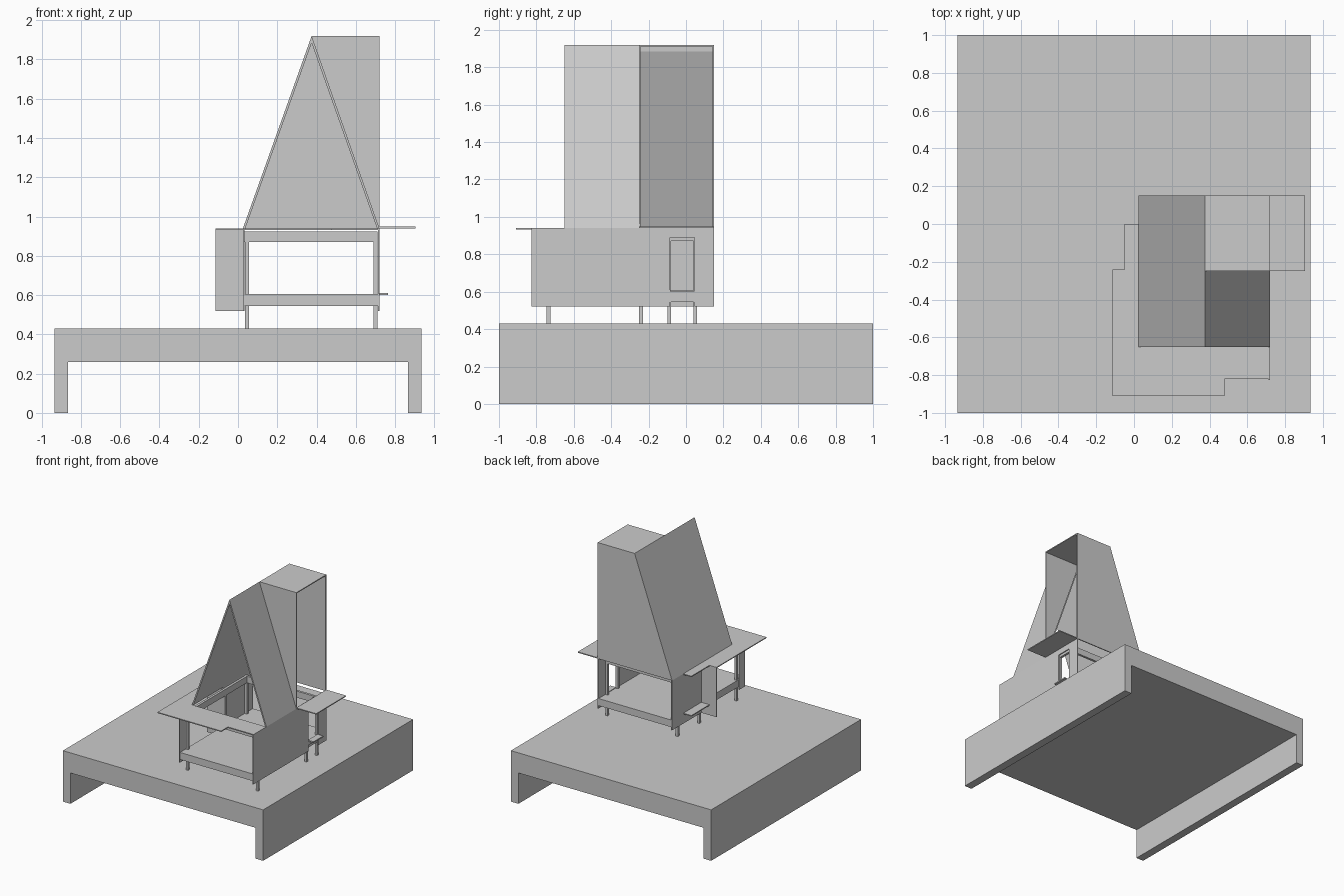
import bpy
import bmesh
from mathutils import Vector

cube = bpy.data.objects.get("Cube")
if cube:
    bpy.data.objects.remove(cube, do_unlink=True)

grey = bpy.data.materials.new("light grey")
grey.use_nodes = True
colour = (0.6, 0.6, 0.6, 1)
grey.diffuse_color = colour
grey.node_tree.nodes["Principled BSDF"].inputs["Base Color"].default_value = colour


def prism(name, axis, start, end, outline):
    """Extrude a flat outline along an axis; the outline uses the other two axes in order."""
    def place(p):
        co = list(p)
        co.insert("xyz".index(axis), start)
        return co
    bm = bmesh.new()
    face = bm.faces.new([bm.verts.new(place(p)) for p in outline])
    shift = Vector((0, 0, 0))
    shift["xyz".index(axis)] = end - start
    out = bmesh.ops.extrude_face_region(bm, geom=[face], use_keep_orig=True)
    bmesh.ops.translate(bm, vec=shift, verts=[g for g in out["geom"] if isinstance(g, bmesh.types.BMVert)])
    bmesh.ops.recalc_face_normals(bm, faces=bm.faces)
    mesh = bpy.data.meshes.new(name)
    bm.to_mesh(mesh)
    bm.free()
    mesh.materials.append(grey)
    ob = bpy.data.objects.new(name, mesh)
    bpy.context.collection.objects.link(ob)
    return ob


def box(name, x, y, z):
    return prism(name, "z", z[0], z[1], [(x[0], y[0]), (x[1], y[0]), (x[1], y[1]), (x[0], y[1])])


def cut(ob, cutter):
    mod = ob.modifiers.new("opening", "BOOLEAN")
    mod.operation = "DIFFERENCE"
    mod.solver = "EXACT"
    mod.object = cutter
    cutter.hide_render = True
    bpy.context.view_layer.objects.active = ob
    bpy.ops.object.modifier_apply(modifier=mod.name)
    bpy.data.objects.remove(cutter, do_unlink=True)


# Main levels and edges
LEFT, RIDGE, RIGHT = 0.025, 0.375, 0.72
FRONT, MID, BACK = -0.65, -0.25, 0.15
EAVE, TOP, SKIRT, GROUND = 0.94, 1.92, 0.52, 0.43
T = 0.008

# Base: trestle and ground slab
prism("base_trestle", "y", -1, 1, [
    (-0.935, 0), (-0.865, 0), (-0.865, 0.26), (0.865, 0.26),
    (0.865, 0), (0.935, 0), (0.935, 0.34), (-0.935, 0.34)])
box("ground_slab", (-0.935, 0.935), (-1, 1), (0.34, GROUND))

# Floor and posts
box("floor", (0.03, RIGHT - T), (-0.82, BACK), (0.545, 0.605))
for x, rows in ((0.045, (-0.735, -0.24, 0.05)), (0.7, (-0.735, -0.09, 0.05))):
    for y in rows:
        box("post", (x - 0.01, x + 0.01), (y - 0.01, y + 0.01), (GROUND, 0.87))

# Ring beams under the eaves
for y in (-0.735, 0.05):
    box("cross_beam", (0.03, 0.71), (y - 0.01, y + 0.01), (0.87, 0.925))
for x in (0.045, 0.7):
    box("side_beam", (x - 0.01, x + 0.01), (-0.725, 0.04), (0.87, 0.925))

# Right wall with a window and a low slot
wall = box("right_wall", (RIGHT - T, RIGHT), (-0.825, BACK), (SKIRT, EAVE))
for z in ((0.605, 0.89), (0.5, 0.57)):
    cut(wall, box("cutter", (0.6, 0.8), (-0.085, 0.045), z))
box("window_sill", (RIGHT - T, 0.765), (-0.085, 0.045), (0.6, 0.61))

# Left walls and fin
box("left_wall", (LEFT, LEFT + T), (MID, BACK), (SKIRT, EAVE))
box("left_front_wall", (LEFT, LEFT + T), (-0.825, -0.745), (SKIRT, EAVE))
box("side_fin", (-0.115, LEFT), (-0.248, -0.24), (SKIRT, EAVE - T))

# Side bay floor and roof
for z in (0.6, EAVE - T):
    box("bay_plate", (-0.05, LEFT), (-0.24, 0), (z, z + T))

# Flat canopies
prism("front_canopy", "z", EAVE - T, EAVE, [
    (-0.115, -0.91), (0.48, -0.91), (0.48, -0.82), (RIGHT, -0.82),
    (RIGHT, FRONT), (LEFT, FRONT), (LEFT, -0.24), (-0.115, -0.24)])
box("right_canopy", (RIGHT, 0.905), (MID, BACK), (EAVE, EAVE + T))

# Tall roof: two slopes, flat top, back gable and inner triangle
W = 0.012
prism("left_slope", "y", FRONT, BACK, [
    (LEFT, EAVE), (RIDGE, TOP), (RIDGE, TOP - 3 * W), (LEFT + W, EAVE)])
prism("right_slope", "y", FRONT, MID, [
    (RIGHT, EAVE), (RIDGE, TOP), (RIDGE, TOP - 3 * W), (RIGHT - W, EAVE)])
box("roof_top", (RIDGE, RIGHT), (MID, BACK), (TOP - T, TOP))
prism("back_gable", "y", BACK - T, BACK, [
    (LEFT, EAVE), (RIGHT, EAVE), (RIGHT, TOP), (RIDGE, TOP)])
prism("inner_triangle", "y", MID, MID + T, [
    (RIGHT, EAVE), (RIGHT, TOP), (RIDGE, TOP)])
